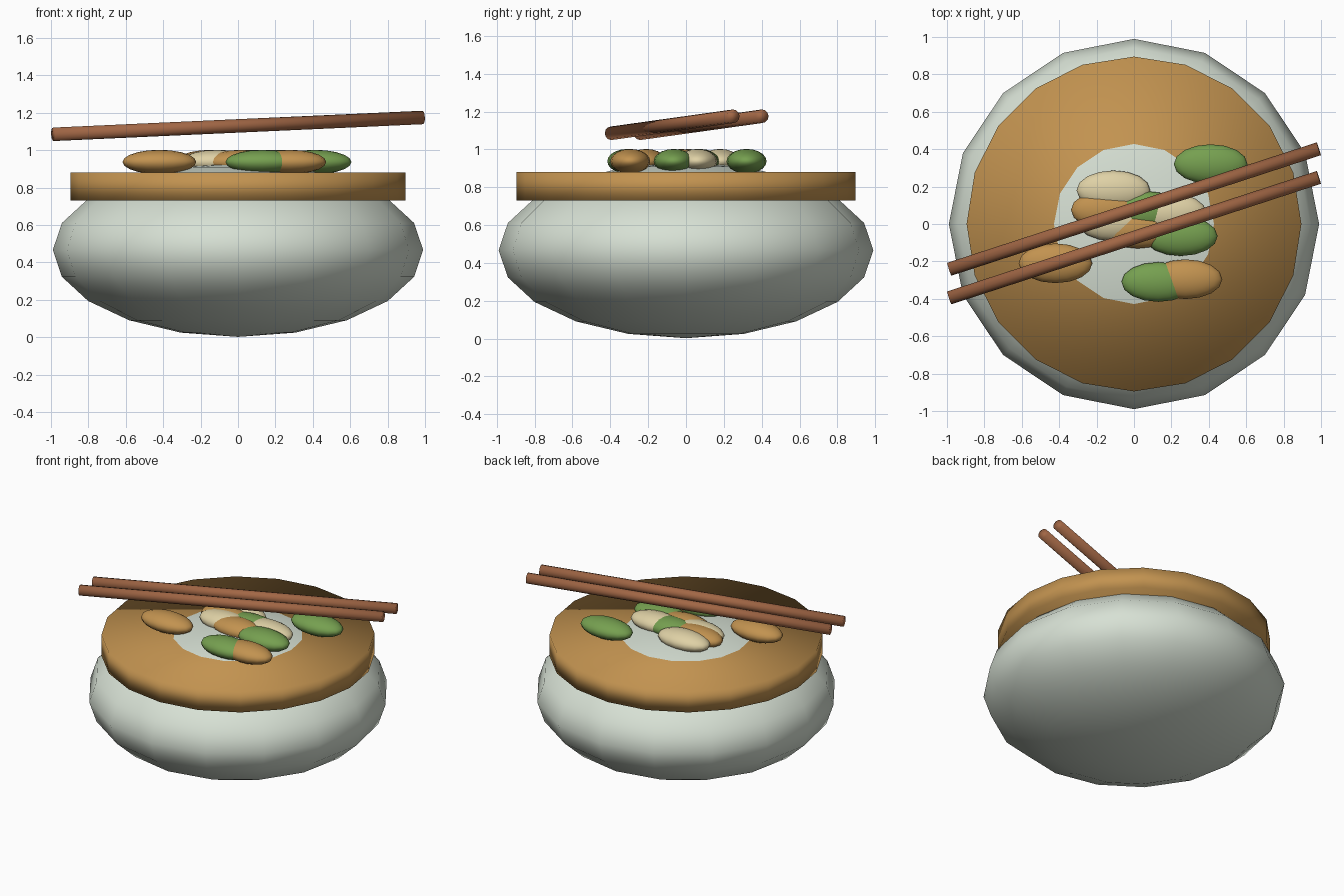
import bpy, math
from mathutils import Vector

if "Cube" in bpy.data.objects:
    bpy.data.objects.remove(bpy.data.objects["Cube"])


def material(name, rgb):
    m = bpy.data.materials.new(name)
    m.diffuse_color = (*rgb, 1)
    m.use_nodes = True
    m.node_tree.nodes["Principled BSDF"].inputs["Base Color"].default_value = m.diffuse_color
    return m


PORCELAIN = material("pale porcelain", (0.68, 0.75, 0.66))
TAN = material("toasted tan", (0.54, 0.29, 0.08))
GREEN = material("leaf green", (0.18, 0.35, 0.08))
CREAM = material("cream", (0.74, 0.64, 0.38))
WOOD = material("stick wood", (0.36, 0.135, 0.06))


def finish(name, mat):
    ob = bpy.context.object
    ob.name = name
    ob.data.materials.append(mat)
    bpy.ops.object.shade_smooth()
    return ob


def ellipsoid(name, loc, radii, mat, segments=16, rings=10):
    bpy.ops.mesh.primitive_uv_sphere_add(segments=segments, ring_count=rings, radius=1, location=loc)
    bpy.context.object.scale = radii
    return finish(name, mat)


def rod(name, a, b, radius, sides, mat):
    a, b = Vector(a), Vector(b)
    bpy.ops.mesh.primitive_cylinder_add(vertices=sides, radius=radius, depth=(b - a).length,
                                        location=(a + b) / 2)
    bpy.context.object.rotation_euler = (b - a).to_track_quat('Z', 'Y').to_euler()
    return finish(name, mat)


# Squashed round bowl, its crown showing through the broth
ellipsoid("bowl", (0, 0, 0.467), (0.99, 0.99, 0.465), PORCELAIN)

# Thick broth disc
rod("broth", (0, 0, 0.73), (0, 0, 0.88), 0.895, 20, TAN)

# Oval toppings
toppings = [
    (TAN, -0.42, -0.21), (CREAM, -0.11, 0.18), (GREEN, 0.41, 0.32),
    (TAN, -0.14, 0.075), (CREAM, -0.11, 0.015), (GREEN, 0.06, 0.07),
    (TAN, 0.02, -0.025), (CREAM, 0.19, 0.06), (GREEN, 0.25, -0.065),
    (GREEN, 0.13, -0.31), (TAN, 0.275, -0.295),
]
for i, (mat, x, y) in enumerate(toppings):
    ellipsoid(f"topping_{i + 1}", (x, y, 0.937), (0.197, 0.106, 0.065), mat)

# Pair of slanted chopsticks
for name, dy in (("chopstick_back", 0), ("chopstick_front", -0.153)):
    rod(name, (-0.988, -0.242 + dy, 1.085), (0.988, 0.402 + dy, 1.175), 0.036, 12, WOOD)
